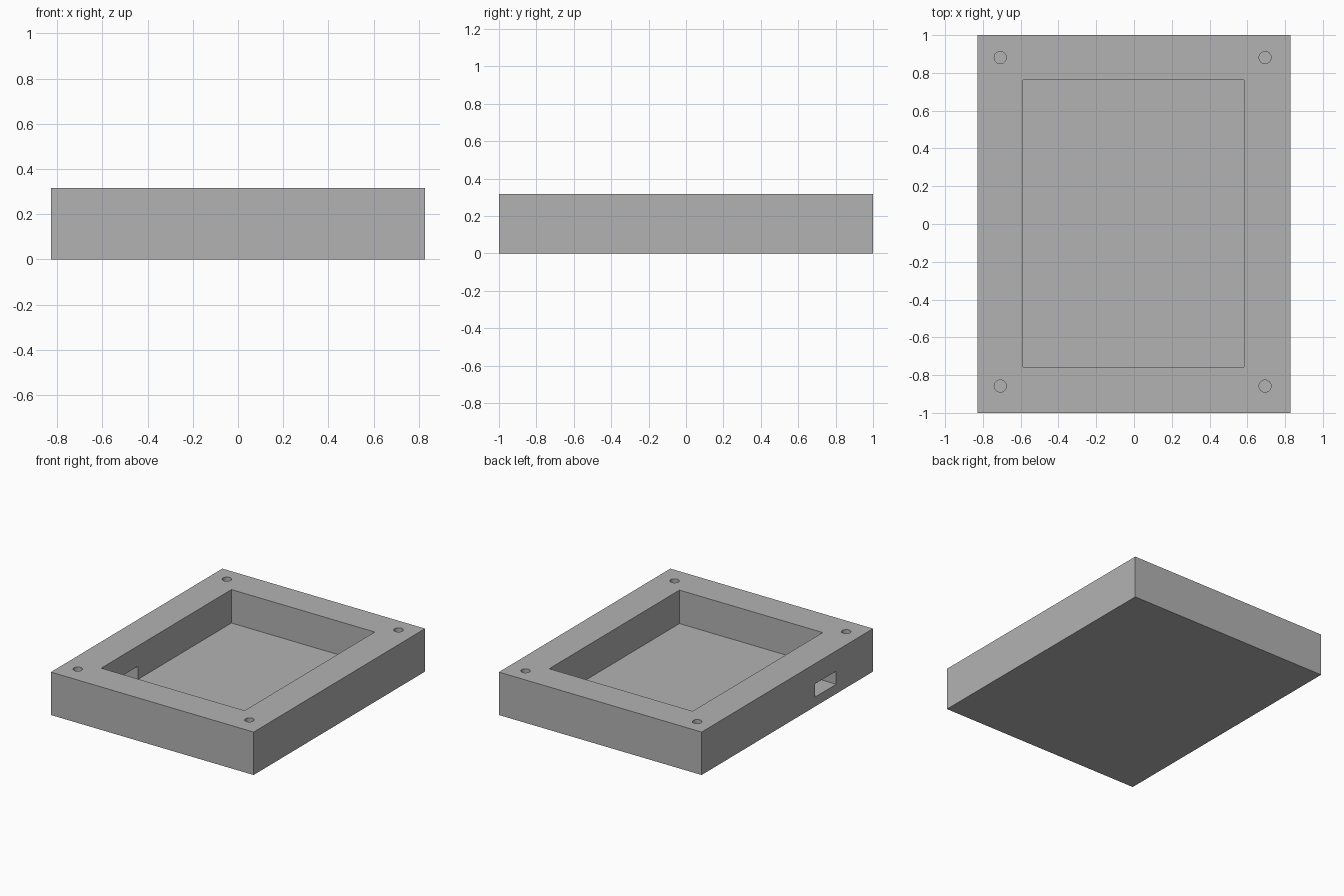
import bpy
import math

if "Cube" in bpy.data.objects:
    bpy.data.objects.remove(bpy.data.objects["Cube"], do_unlink=True)

HALF_X, HALF_Y, HEIGHT, FLOOR = 0.828, 1.0, 0.317, 0.07

grey = bpy.data.materials.new("plain grey")
grey.use_nodes = True
grey.diffuse_color = (0.45, 0.45, 0.45, 1)
grey.node_tree.nodes["Principled BSDF"].inputs["Base Color"].default_value = (0.45, 0.45, 0.45, 1)


def box(name, low, high):
    """Box spanning two opposite corners."""
    bpy.ops.mesh.primitive_cube_add(size=1, location=[(a + b) / 2 for a, b in zip(low, high)])
    obj = bpy.context.object
    obj.name = name
    obj.scale = [b - a for a, b in zip(low, high)]
    bpy.ops.object.transform_apply(location=True, rotation=True, scale=True)
    obj.data.materials.append(grey)
    return obj


def cut(target, cutter):
    """Subtract the cutter from the target and discard it."""
    cutter.hide_render = True
    mod = target.modifiers.new("cut", 'BOOLEAN')
    mod.operation = 'DIFFERENCE'
    mod.solver = 'EXACT'
    mod.object = cutter
    bpy.context.view_layer.objects.active = target
    bpy.ops.object.modifier_apply(modifier=mod.name)
    bpy.data.objects.remove(cutter, do_unlink=True)


# Enclosure block
case = box("enclosure_base", (-HALF_X, -HALF_Y, 0), (HALF_X, HALF_Y, HEIGHT))

# Open pocket, set slightly off centre
cut(case, box("pocket_cutter", (-0.588, -0.756, FLOOR), (0.583, 0.763, HEIGHT + 0.1)))

# Cable slot through the side wall, level with the pocket floor
cut(case, box("slot_cutter", (-1, -0.57, FLOOR), (-0.4, -0.325, 0.167)))

# Blind screw holes in the corners of the rim
for x in (-0.708, 0.694):
    for y in (-0.858, 0.881):
        bpy.ops.mesh.primitive_cylinder_add(vertices=32, radius=0.032, depth=0.4,
                                            location=(x, y, FLOOR + 0.2))
        hole = bpy.context.object
        hole.data.materials.append(grey)
        cut(case, hole)

# Smooth the hole walls, keep the box edges crisp
bpy.ops.object.select_all(action='DESELECT')
case.select_set(True)
bpy.context.view_layer.objects.active = case
bpy.ops.object.shade_smooth_by_angle(angle=math.radians(30))
